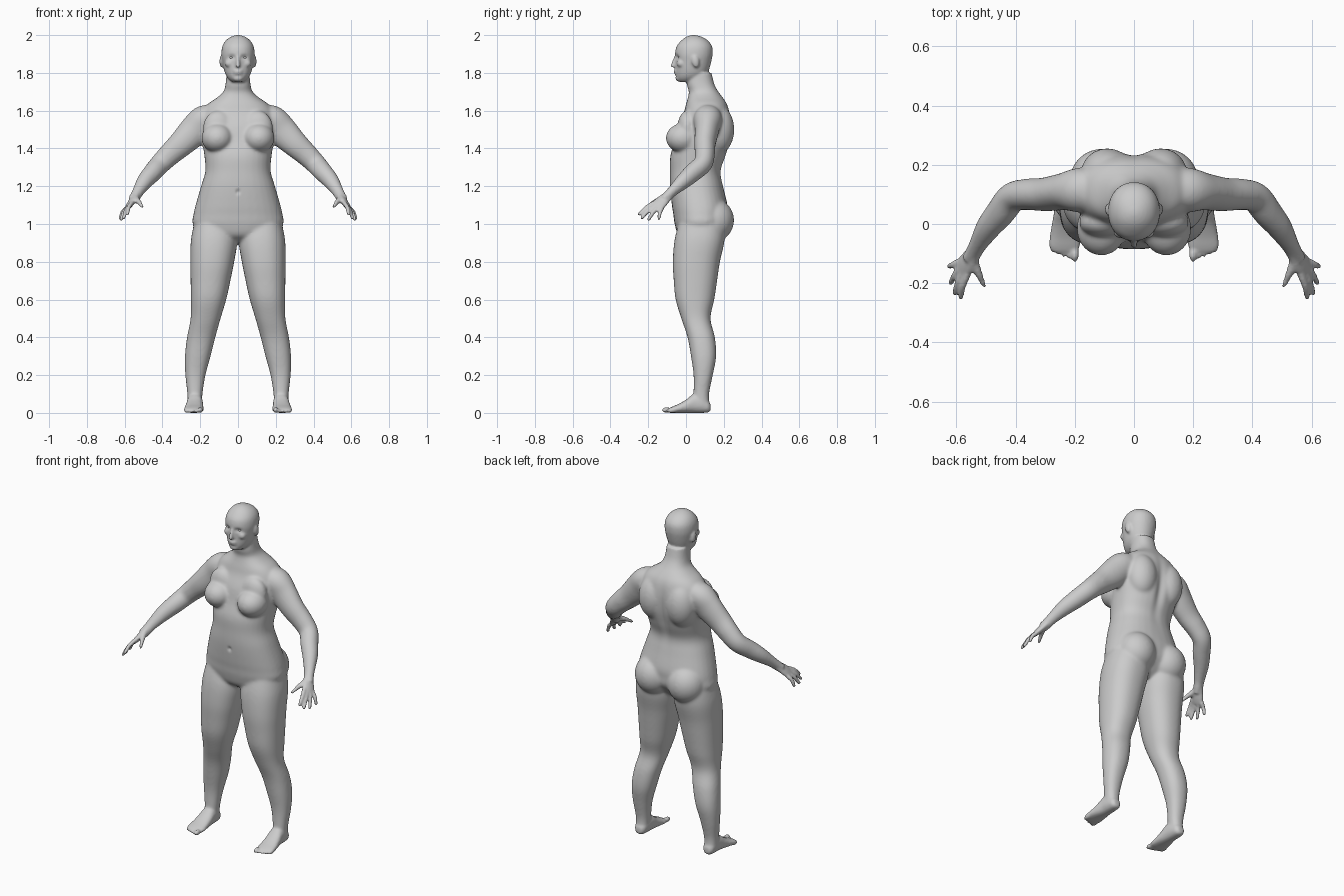
import bpy
import bmesh
import math
from mathutils import Vector, Matrix

default_cube = bpy.data.objects.get("Cube")
if default_cube:
    bpy.data.objects.remove(default_cube, do_unlink=True)

SEGMENTS = 32
SIDES = (1, -1)
bm = bmesh.new()


def spline(rows, steps=5):
    """Smoothly interpolate rows of numbers (Catmull-Rom)."""
    result = []
    last = len(rows) - 1
    for i in range(last):
        before, start = rows[max(i - 1, 0)], rows[i]
        end, after = rows[i + 1], rows[min(i + 2, last)]
        for step in range(steps):
            t = step / steps
            row = []
            for a, b, c, d in zip(before, start, end, after):
                cubic = (3 * b - a - 3 * c + d) * t ** 3
                square = (2 * a - 5 * b + 4 * c - d) * t ** 2
                row.append(b + ((c - a) * t + square + cubic) / 2)
            result.append(row)
    result.append(list(rows[last]))
    return result


def unit_ring(power):
    ring = []
    for k in range(SEGMENTS):
        angle = math.tau * k / SEGMENTS
        c, s = math.cos(angle), math.sin(angle)
        ring.append((math.copysign(abs(c) ** power, c), math.copysign(abs(s) ** power, s)))
    return ring


def bridge(rings):
    """Close a stack of rings into a solid."""
    loops = [[bm.verts.new(p) for p in ring] for ring in rings]
    for low, high in zip(loops, loops[1:]):
        for k in range(SEGMENTS):
            n = (k + 1) % SEGMENTS
            bm.faces.new((low[k], low[n], high[n], high[k]))
    bm.faces.new(loops[0])
    bm.faces.new(loops[-1])


def loft(rows, side=1, along_y=False, power=0.88):
    """Rows hold: position on the axis, x limits, limits on the other axis."""
    rings = []
    for pos, x0, x1, b0, b1 in spline(rows):
        ring = []
        for c, s in unit_ring(power):
            x = side * ((x0 + x1) / 2 + c * (x1 - x0) / 2)
            b = (b0 + b1) / 2 + s * (b1 - b0) / 2
            ring.append((x, pos, b) if along_y else (x, b, pos))
        rings.append(ring)
    bridge(rings)


def tube(rows, side=1, ref=(0, 1, 0)):
    """Rows hold: centre, radius towards ref, radius across it."""
    rows = spline(rows)
    centres = [Vector(r[:3]) for r in rows]
    rings = []
    for i, row in enumerate(rows):
        tangent = centres[min(i + 1, len(rows) - 1)] - centres[max(i - 1, 0)]
        tangent.normalize()
        u = Vector(ref)
        u = (u - tangent * u.dot(tangent)).normalized()
        v = tangent.cross(u)
        ring = [centres[i] + u * c * row[3] + v * s * row[4] for c, s in unit_ring(1)]
        rings.append([(side * p.x, p.y, p.z) for p in ring])
    bridge(rings)


def blob(centre, radii, side=1, tilt=0):
    x, y, z = centre
    matrix = (Matrix.Translation((side * x, y, z)) @ Matrix.Rotation(tilt, 4, "X")
              @ Matrix.Diagonal((*radii, 1)))
    bmesh.ops.create_uvsphere(bm, u_segments=24, v_segments=16, radius=1, matrix=matrix)


# Torso and neck: height, half width, front, back
torso = [
    (.905, .09, .01, .13), (.94, .19, -.04, .17), (1, .24, -.06, .215),
    (1.05, .236, -.067, .22), (1.1, .225, -.075, .22), (1.2, .196, -.085, .197),
    (1.28, .173, -.085, .185), (1.36, .178, -.083, .212), (1.44, .19, -.06, .235),
    (1.52, .195, -.042, .24), (1.59, .19, -.012, .232), (1.635, .16, .0, .218),
    (1.67, .11, .01, .195), (1.7, .078, .015, .172), (1.74, .066, .005, .15),
    (1.8, .06, .01, .135),
]
loft([(z, -w, w, f, b) for z, w, f, b in torso])

# Head: height, half width, front, back
head = [
    (1.752, .03, -.036, .05), (1.768, .05, -.049, .085), (1.79, .065, -.054, .11),
    (1.82, .075, -.055, .123), (1.86, .083, -.055, .134), (1.9, .088, -.058, .141),
    (1.94, .083, -.05, .138), (1.97, .066, -.026, .117), (1.99, .04, .0, .085),
    (2, .012, .028, .05),
]
loft([(z, -w, w, f, b) for z, w, f, b in head], power=0.95)

# Nose, lips and chin
tube([(0, -.05, 1.895, .008, .008), (0, -.062, 1.86, .011, .009), (0, -.07, 1.838, .011, .012)])
blob((0, -.07, 1.838), (.012, .012, .01))
blob((0, -.054, 1.81), (.024, .011, .007))
blob((0, -.052, 1.797), (.021, .011, .007))
blob((0, -.036, 1.772), (.028, .02, .018))

leg = [
    (1.03, .03, .225, -.03, .2), (.92, .004, .249, -.06, .205), (.8, .02, .252, -.07, .18),
    (.7, .04, .251, -.065, .165), (.6, .062, .25, -.055, .15), (.5, .092, .251, -.025, .13),
    (.4, .12, .27, .008, .153), (.3, .145, .281, .026, .16), (.2, .172, .279, .04, .142),
    (.1, .188, .268, .04, .122), (.04, .192, .266, .04, .125),
]
foot = [
    (.13, .212, .246, .012, .045), (.115, .197, .26, .002, .07), (.08, .189, .267, 0, .1),
    (.04, .186, .27, 0, .1), (0, .184, .277, 0, .07), (-.04, .182, .284, 0, .047),
    (-.075, .182, .287, 0, .032), (-.095, .192, .276, .003, .022),
]
arm = [
    (.12, .12, 1.585, .06, .05), (.18, .115, 1.555, .075, .075), (.23, .11, 1.495, .064, .082),
    (.3, .1, 1.425, .057, .07), (.36, .1, 1.37, .053, .061), (.41, .09, 1.32, .05, .055),
    (.45, .04, 1.275, .049, .051), (.49, -.01, 1.23, .042, .044), (.525, -.068, 1.177, .029, .032),
    (.54, -.095, 1.15, .026, .029), (.555, -.118, 1.127, .022, .028),
]
palm = [
    (.54, -.095, 1.15, .028, .02), (.556, -.12, 1.127, .034, .018),
    (.571, -.142, 1.105, .038, .016), (.584, -.16, 1.087, .034, .012),
]
palm_width = Vector((.49, .72, -.49))
knuckle = Vector((.577, -.148, 1.097))
fingers = [
    (-.03, (.585, -.247, 1.052)), (-.01, (.605, -.233, 1.033)),
    (.01, (.618, -.198, 1.024)), (.029, (.623, -.143, 1.03)),
]

for side in SIDES:
    # Chest, shoulder blades and buttocks
    blob((.11, -.015, 1.455), (.084, .092, .078), side)
    blob((.105, .005, 1.51), (.08, .05, .09), side)
    blob((.09, .17, 1.5), (.09, .086, .13), side)
    blob((.108, .145, 1.02), (.11, .11, .115), side)

    # Legs, feet and toes
    loft(leg, side)
    loft(foot, side, along_y=True)
    for i in range(5):
        size = .015 if i == 0 else .0105 - i * .0006
        blob((.199 + i * .019, -.102 + i * .007, size), (size * .85, .026, size), side)

    # Arms and hands
    tube(arm, side)
    tube(palm, side, palm_width)
    for offset, tip in fingers:
        tip = Vector(tip)
        base = knuckle + palm_width * offset
        middle = base.lerp(tip, .5) + Vector((.005, -.003, .005))
        tube([(*base, .012, .012), (*middle, .011, .011), (*tip, .009, .009)], side)
        blob(tip, (.009, .009, .009), side)
    tube([(.545, -.115, 1.138, .018, .018), (.525, -.165, 1.118, .014, .014),
          (.506, -.208, 1.09, .01, .01)], side)
    blob((.506, -.208, 1.09), (.01, .01, .01), side)

    # Ears and cheekbones
    blob((.086, .05, 1.862), (.012, .02, .034), side, tilt=.2)
    blob((.045, -.025, 1.85), (.025, .024, .022), side)

# Fuse the parts into one skin
bmesh.ops.recalc_face_normals(bm, faces=bm.faces)
mesh = bpy.data.meshes.new("body")
bm.to_mesh(mesh)
bm.free()
body = bpy.data.objects.new("body", mesh)
bpy.context.collection.objects.link(body)
bpy.ops.object.select_all(action="DESELECT")
bpy.context.view_layer.objects.active = body
body.select_set(True)
remesh = body.modifiers.new("fuse", "REMESH")
remesh.mode = "VOXEL"
remesh.voxel_size = .007
bpy.ops.object.modifier_apply(modifier=remesh.name)

# Soften the joins, but keep the face, hands and feet crisp
group = body.vertex_groups.new(name="softness")
buckets = {}
for v in body.data.vertices:
    x, z = abs(v.co.x), v.co.z
    softness = min(1, max(.1, (.56 - x) / .06)) * min(1, max(.12, (z - .05) / .1))
    if z > 1.7:
        softness *= max(.12, 1 - (z - 1.7) / .05)
    buckets.setdefault(round(softness, 1), []).append(v.index)
for weight, indices in buckets.items():
    group.add(indices, weight, "REPLACE")
soften = body.modifiers.new("soften", "SMOOTH")
soften.factor = .5
soften.iterations = 18
soften.vertex_group = group.name
bpy.ops.object.modifier_apply(modifier=soften.name)

# Press in the spine, navel and eye sockets: centre, reach, push
dents = [
    ((0, .235, 1.42), (.025, .07, .15), -.014),
    ((0, -.085, 1.17), (.009, .03, .012), .01),
]
for side in SIDES:
    dents.append(((side * .034, -.05, 1.883), (.018, .04, .012), .011))
for v in body.data.vertices:
    for centre, reach, push in dents:
        distance = sum(((p - c) / r) ** 2 for p, c, r in zip(v.co, centre, reach))
        if distance < 9:
            v.co.y += push * math.exp(-distance)
bpy.ops.object.shade_smooth()

skin = bpy.data.materials.new("plain grey")
skin.use_nodes = True
grey = (.6, .6, .6, 1)
skin.diffuse_color = grey
skin.node_tree.nodes["Principled BSDF"].inputs["Base Color"].default_value = grey
body.data.materials.clear()
body.data.materials.append(skin)

# Eyes
for name, side in zip(("left_eye", "right_eye"), SIDES):
    bpy.ops.mesh.primitive_uv_sphere_add(segments=16, ring_count=10, radius=1,
                                         location=(side * .034, -.031, 1.882))
    eye = bpy.context.object
    eye.name = name
    eye.scale = (.014, .012, .008)
    bpy.ops.object.shade_smooth()
    eye.data.materials.append(skin)
